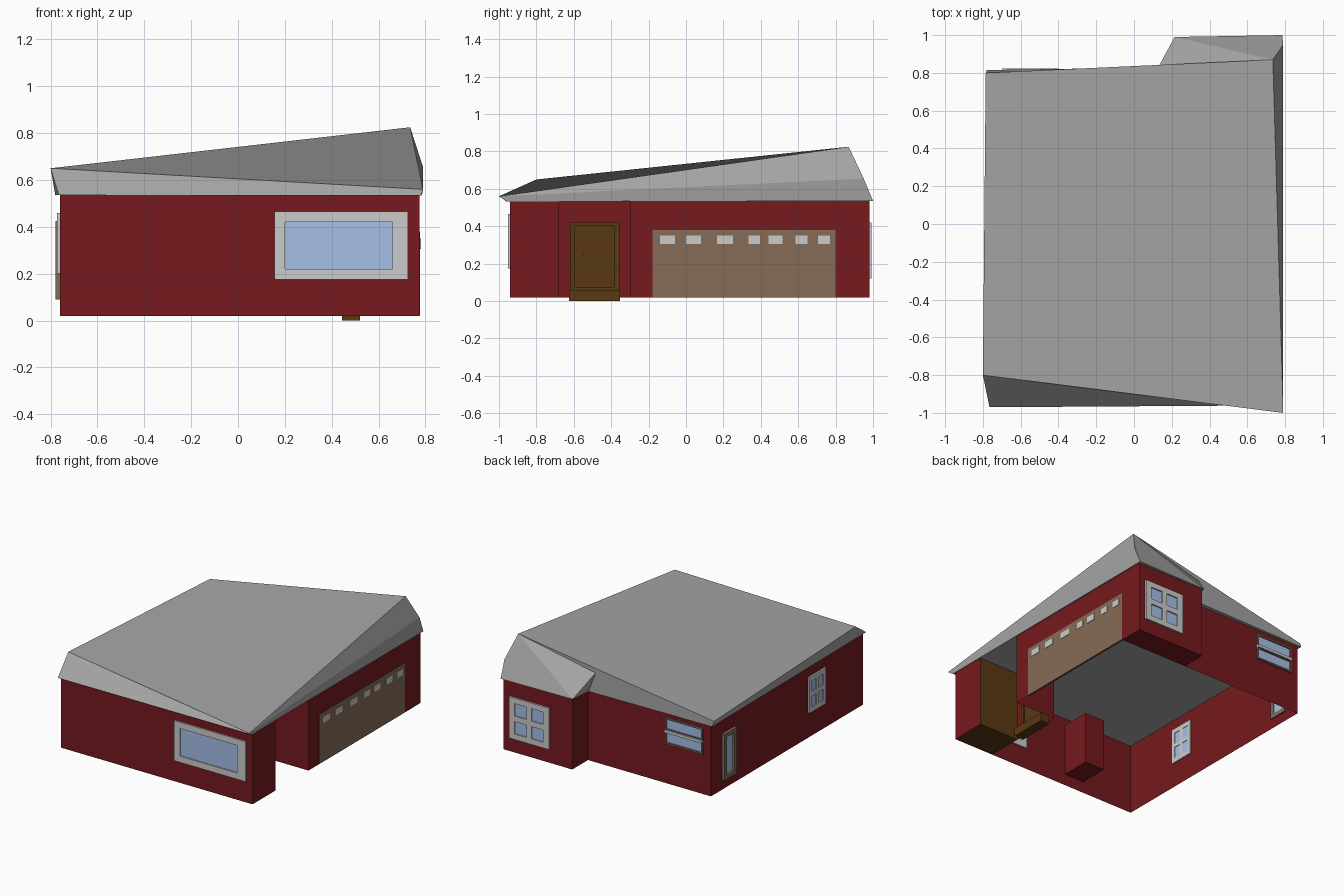
import bpy

if "Cube" in bpy.data.objects:
    bpy.data.objects.remove(bpy.data.objects["Cube"])


def material(name, rgb):
    m = bpy.data.materials.new(name)
    m.diffuse_color = (*rgb, 1)
    m.use_nodes = True
    m.node_tree.nodes["Principled BSDF"].inputs["Base Color"].default_value = m.diffuse_color
    return m


RED = material("red_siding", (0.18, 0.010, 0.013))
BROWN = material("dark_wood", (0.10, 0.040, 0.006))
TAN = material("garage_tan", (0.24, 0.15, 0.095))
GLASS = material("window_glass", (0.38, 0.52, 0.80))
GREY = material("trim_grey", (0.52, 0.52, 0.51))
ROOF = material("roof_grey", (0.38, 0.38, 0.38))
TRIM = material("brown_trim", (0.22, 0.15, 0.10))


def mesh(name, verts, faces, mat):
    me = bpy.data.meshes.new(name)
    me.from_pydata(verts, [], faces)
    me.materials.append(mat)
    ob = bpy.data.objects.new(name, me)
    bpy.context.collection.objects.link(ob)
    return ob


def boxes(name, items, mat):
    """One object from a list of (x0, x1, y0, y1, z0, z1) boxes."""
    verts, faces = [], []
    for x0, x1, y0, y1, z0, z1 in items:
        n = len(verts)
        verts += [(x, y, z) for z in (z0, z1)
                  for x, y in ((x0, y0), (x1, y0), (x1, y1), (x0, y1))]
        quads = [(3, 2, 1, 0), (4, 5, 6, 7)]
        quads += [(i, (i + 1) % 4, (i + 1) % 4 + 4, i + 4) for i in range(4)]
        faces += [tuple(n + i for i in q) for q in quads]
    return mesh(name, verts, faces, mat)


def on_wall(wall, u0, u1, z0, z1, d0, d1):
    """Box on a wall (axis, position, outward sign); d is the outward offset."""
    axis, pos, sign = wall
    a, b = sorted((pos + sign * d0, pos + sign * d1))
    return (a, b, u0, u1, z0, z1) if axis == "x" else (u0, u1, a, b, z0, z1)


def window(name, wall, u0, u1, z0, z1, border, cols=1, rows=1,
           bar=0.04, mat=GREY, depth=0.012):
    l, r, b, t = border
    frame = [(u0, u0 + l, z0, z1), (u1 - r, u1, z0, z1),
             (u0 + l, u1 - r, z0, z0 + b), (u0 + l, u1 - r, z1 - t, z1)]
    for i in range(1, cols):
        c = u0 + l + (u1 - r - u0 - l) * i / cols
        frame.append((c - bar / 2, c + bar / 2, z0 + b, z1 - t))
    for i in range(1, rows):
        c = z0 + b + (z1 - t - z0 - b) * i / rows
        frame.append((u0 + l, u1 - r, c - bar / 2, c + bar / 2))
    boxes(name + "_frame", [on_wall(wall, *f, -0.01, depth) for f in frame], mat)
    boxes(name + "_glass", [on_wall(wall, u0 + l, u1 - r, z0 + b, z1 - t, -0.006, 0.003)], GLASS)


# Walls: open-bottomed shell following the footprint (porch side is a brown box)
plan = [(0.45, -0.68), (0.45, -0.30), (0.775, -0.30), (0.775, 0.80),
        (-0.76, 0.80), (-0.76, -0.94), (0.775, -0.94), (0.775, -0.68)]
n = len(plan)
mesh("walls", [(x, y, z) for z in (0.02, 0.54) for x, y in plan],
     [(i, i + 1, i + 1 + n, i + n) for i in range(n - 1)], RED)
boxes("back_extension", [(0.225, 0.775, 0.80, 0.98, 0.02, 0.538)], RED)
boxes("porch_side_block", [(0.45, 0.772, -0.937, -0.68, 0.022, 0.535)], BROWN)
boxes("inner_block", [(-0.34, -0.18, -0.935, -0.72, 0.10, 0.48)], RED)

# Roof: uneven cap with a lip over the back extension
roof = [(-0.80, -0.80, 0.65), (0.79, -1.00, 0.56), (0.735, 0.87, 0.825), (-0.785, 0.80, 0.57),
        (0.79, 0.95, 0.655), (0.785, 1.00, 0.535), (0.215, 0.99, 0.535), (0.135, 0.842, 0.69),
        (-0.765, -0.97, 0.535), (0.78, -0.96, 0.533), (-0.78, 0.815, 0.535), (0.20, 0.83, 0.535)]
mesh("roof", roof,
     [(0, 1, 2, 3),                            # main slope
      (8, 9, 1, 0), (0, 3, 10, 8),             # front and left edges
      (1, 4, 2), (1, 9, 5, 4),                 # right edge
      (2, 4, 5), (2, 5, 6), (2, 6, 7),         # extension slope
      (7, 6, 11), (3, 7, 11, 10), (3, 2, 7),   # back edge
      (8, 10, 11, 9), (9, 11, 6, 5)], ROOF)    # ceiling

FRONT, BACK = ("y", -0.94, -1), ("y", 0.80, 1)
EXT, LEFT = ("y", 0.98, 1), ("x", -0.76, -1)
RIGHT, PORCH = ("x", 0.775, 1), ("x", 0.45, 1)

# Windows
four = (0.045, 0.045, 0.04, 0.04)
window("front_window", FRONT, 0.155, 0.725, 0.175, 0.465, (0.045, 0.065, 0.045, 0.045))
window("extension_window", EXT, 0.405, 0.725, 0.12, 0.42, four, 2, 2)
window("left_window", LEFT, -0.50, -0.31, 0.20, 0.46, (0.027, 0.027, 0.035, 0.035), 2, 2, 0.03)
window("left_tall_window", LEFT, 0.53, 0.675, 0.09, 0.425,
       (0.03, 0.03, 0.03, 0.03), mat=TRIM, depth=0.02)
window("back_window", BACK, -0.70, -0.40, 0.31, 0.50,
       (0.012, 0.012, 0.012, 0.012), 1, 2, 0.03, TRIM)
boxes("back_window_rail", [on_wall(BACK, -0.70, -0.40, 0.395, 0.415, 0, 0.022)], GREY)

# Garage door with a row of panes
boxes("garage_door", [on_wall(RIGHT, -0.18, 0.80, 0.022, 0.38, -0.012, 0.003)], TAN)
panes = [(-0.14, -0.06), (0.0, 0.08), (0.165, 0.25), (0.335, 0.395),
         (0.44, 0.515), (0.585, 0.65), (0.705, 0.77)]
boxes("garage_panes", [on_wall(RIGHT, a, b, 0.305, 0.35, -0.015, 0.006) for a, b in panes], GREY)

# Entrance door, frame, knob and step
frame = [(-0.62, -0.595, 0.06, 0.42), (-0.385, -0.355, 0.06, 0.42),
         (-0.595, -0.385, 0.40, 0.42), (-0.595, -0.385, 0.06, 0.075)]
boxes("entrance_frame", [on_wall(PORCH, *f, -0.01, 0.02) for f in frame], BROWN)
boxes("entrance_door", [on_wall(PORCH, -0.595, -0.385, 0.075, 0.40, -0.008, 0.01)], BROWN)
boxes("door_knob", [on_wall(PORCH, -0.556, -0.546, 0.245, 0.255, 0.01, 0.02)], TRIM)
boxes("door_step", [(0.445, 0.52, -0.625, -0.352, 0.0, 0.06)], BROWN)
